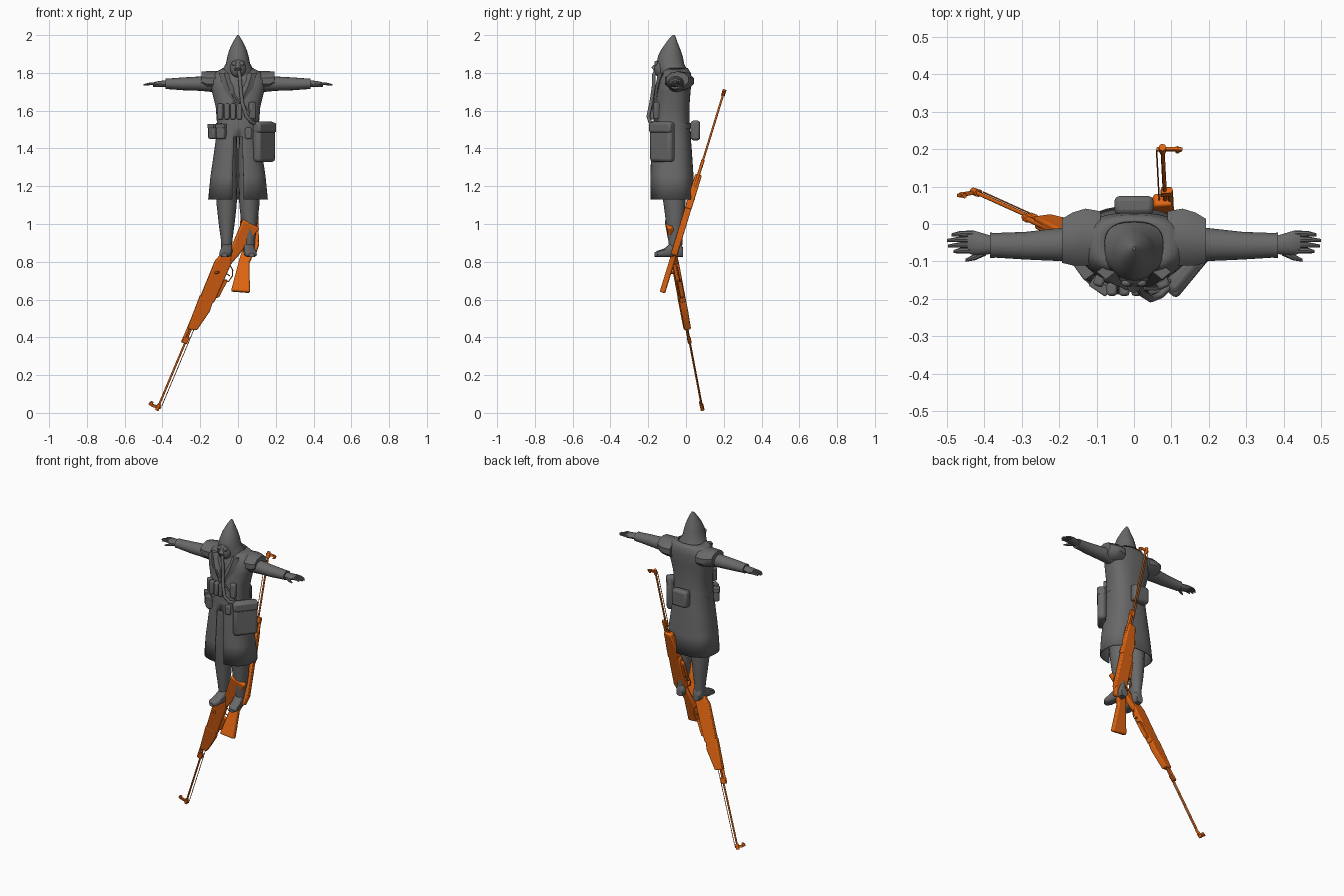
import bpy, bmesh, math
from mathutils import Vector, Matrix

if "Cube" in bpy.data.objects:
    bpy.data.objects.remove(bpy.data.objects["Cube"])


def material(name, rgb):
    m = bpy.data.materials.new(name)
    m.use_nodes = True
    m.diffuse_color = (*rgb, 1)
    m.node_tree.nodes["Principled BSDF"].inputs["Base Color"].default_value = (*rgb, 1)
    return m


GREY = material("dark grey", (0.14, 0.14, 0.14))
ORANGE = material("orange", (0.75, 0.13, 0.006))


def finish(name, bm, mat=GREY, matrix=None, bevel=0, thick=0):
    bmesh.ops.recalc_face_normals(bm, faces=bm.faces)
    me = bpy.data.meshes.new(name)
    bm.to_mesh(me)
    bm.free()
    ob = bpy.data.objects.new(name, me)
    bpy.context.collection.objects.link(ob)
    me.materials.append(mat)
    if matrix:
        ob.matrix_world = matrix
    if thick:
        s = ob.modifiers.new("thickness", "SOLIDIFY")
        s.thickness = thick
    if bevel:
        b = ob.modifiers.new("bevel", "BEVEL")
        b.width, b.segments = bevel, 2
    bpy.ops.object.select_all(action="DESELECT")
    ob.select_set(True)
    bpy.context.view_layer.objects.active = ob
    bpy.ops.object.shade_smooth_by_angle(angle=math.radians(40))
    return ob


def ring(centre, u, v, n=16, power=2.0):
    """Superellipse ring spanned by half-axes u and v, starting at -v."""
    pts = []
    for i in range(n):
        a = 2 * math.pi * i / n - math.pi / 2
        c, s = math.cos(a), math.sin(a)
        c = math.copysign(abs(c) ** (2 / power), c)
        s = math.copysign(abs(s) ** (2 / power), s)
        pts.append(Vector(centre) + Vector(u) * c + Vector(v) * s)
    return pts


def loft(rings, caps=True):
    bm = bmesh.new()
    rows = [[bm.verts.new(p) for p in r] for r in rings]
    n = len(rows[0])
    for a, b in zip(rows, rows[1:]):
        for i in range(n):
            j = (i + 1) % n
            bm.faces.new((a[i], a[j], b[j], b[i]))
    if caps:
        bm.faces.new(rows[0])
        bm.faces.new(rows[-1])
    return bm


def upright(rows, n=16, power=2.0, x=0):
    """Rings from rows of (z, half width, front y, back y)."""
    return [ring((x, (f + b) / 2, z), (w, 0, 0), (0, (b - f) / 2, 0), n, power)
            for z, w, f, b in rows]


def box(name, loc, size, turn=0, tilt=0, bevel=0.008, mat=GREY, matrix=None):
    bm = bmesh.new()
    bmesh.ops.create_cube(bm, size=1)
    bmesh.ops.scale(bm, vec=size, verts=bm.verts)
    local = Matrix.Translation(loc) @ Matrix.Rotation(turn, 4, "Z") @ Matrix.Rotation(tilt, 4, "X")
    return finish(name, bm, mat, matrix @ local if matrix else local, bevel)


def ball(name, loc, radii):
    bm = bmesh.new()
    bmesh.ops.create_uvsphere(bm, u_segments=16, v_segments=10, radius=1)
    bmesh.ops.scale(bm, vec=radii, verts=bm.verts)
    return finish(name, bm, GREY, Matrix.Translation(loc))


def tube(name, pts, radius, mat=GREY, matrix=None):
    cu = bpy.data.curves.new(name, "CURVE")
    cu.dimensions = "3D"
    cu.bevel_depth, cu.bevel_resolution, cu.use_fill_caps = radius, 2, True
    sp = cu.splines.new("POLY")
    sp.points.add(len(pts) - 1)
    for p, q in zip(sp.points, pts):
        p.co = (*q, 1)
    cu.materials.append(mat)
    ob = bpy.data.objects.new(name, cu)
    bpy.context.collection.objects.link(ob)
    if matrix:
        ob.matrix_world = matrix
    return ob


# Long coat, open at the front below the waist
coat = loft(upright([
    (1.13, .158, -.19, .048), (1.25, .146, -.19, .04), (1.40, .124, -.184, .03),
    (1.46, .116, -.18, .025), (1.54, .112, -.172, .018), (1.62, .118, -.162, .018),
    (1.70, .138, -.155, .024), (1.76, .150, -.145, .03), (1.80, .125, -.13, .025),
    (1.825, .08, -.12, .01)], 48, 2.5), caps=False)
gap = [f for f in coat.faces if f.calc_center_median().z < 1.46
       and f.calc_center_median().y < -.1 and abs(f.calc_center_median().x) < .03]
bmesh.ops.delete(coat, geom=gap, context="FACES")
finish("coat", coat, thick=.006)
finish("belt", loft(upright([(1.505, .118, -.181, .026), (1.535, .117, -.179, .024)], 48, 2.5), False))

# Pointed hood with a collar
finish("hood", loft(upright([
    (1.77, .105, -.135, .022), (1.81, .085, -.145, .008), (1.85, .064, -.155, -.01),
    (1.89, .056, -.148, -.018), (1.925, .045, -.13, -.03), (1.965, .026, -.102, -.046),
    (1.99, .011, -.082, -.054), (2.0, .004, -.07, -.06)], 20)))

# Face mask, filter and breathing hose
ball("mask", (0, -.135, 1.825), (.042, .035, .05))
for s in (-1, 1):
    ball("mask_lens", (s * .02, -.158, 1.85), (.014, .01, .014))
    bm = loft([ring((s * .075, -.128, 1.80), (.025, 0, 0), (0, .02, 0), 4),
               ring((s * .05, -.15, 1.72), (.03, 0, 0), (0, .014, 0), 4),
               ring((s * .012, -.16, 1.64), (.008, 0, 0), (0, .012, 0), 4)])
    finish("lapel", bm)
tube("hose", [(0, -.155, 1.825), (.008, -.17, 1.79), (.014, -.172, 1.72), (.022, -.185, 1.64),
              (.045, -.20, 1.57), (.07, -.19, 1.54), (.095, -.165, 1.53)], .010)
tube("hose_ring", [(0, -.15, 1.835), (0, -.172, 1.815)], .018)

# Arms and hands, mirrored
for s in (-1, 1):
    side = "left" if s > 0 else "right"

    def across(rows, n=16, power=2.0):
        return loft([ring((s * x, y, z), (0, ry, 0), (0, 0, rz), n, power)
                     for x, y, z, ry, rz in rows])

    finish(side + "_shoulder_cape", across([
        (.09, -.04, 1.755, .078, .055), (.13, -.035, 1.757, .08, .053),
        (.165, -.04, 1.757, .074, .052), (.192, -.045, 1.765, .062, .042)], 10))
    finish(side + "_sleeve", across([
        (.12, -.05, 1.745, .05, .048), (.20, -.055, 1.743, .044, .038),
        (.29, -.058, 1.742, .037, .034), (.37, -.057, 1.742, .033, .028),
        (.385, -.057, 1.742, .034, .028)]))
    finish(side + "_hand", across([
        (.37, -.057, 1.742, .022, .018), (.40, -.054, 1.742, .028, .017),
        (.43, -.05, 1.741, .033, .014), (.445, -.047, 1.741, .030, .010)], 12))
    for i in range(4):
        y = -.026 - .015 * i
        reach = (.488, .5, .497, .483)[i]
        finish(side + "_finger", across([
            (.43, y, 1.742, .0085, .008), (.465, y, 1.742, .0075, .007),
            (reach, y - .003, 1.737, .004, .004)], 8))
    finish(side + "_thumb", across([
        (.395, -.072, 1.738, .012, .010), (.425, -.088, 1.732, .009, .008),
        (.45, -.097, 1.728, .004, .004)], 8))

# Legs and boots, mirrored
for s in (-1, 1):
    side = "left" if s > 0 else "right"
    finish(side + "_leg", loft(
        upright([(.85, .028, -.085, -.022)], 16, x=s * .062)
        + upright([(.92, .031, -.095, -.018), (1.0, .042, -.105, -.01),
                   (1.1, .053, -.118, -.004), (1.25, .058, -.14, .0),
                   (1.48, .055, -.13, .0)], 16, x=s * .060)))
    boot = [ring((s * (.058 + k * .012), y, .825 + h / 2), (w, 0, 0), (0, 0, h / 2), 12, 3)
            for k, y, w, h in ((0, -.016, .022, .05), (0, -.03, .028, .075), (0, -.08, .029, .075),
                               (.5, -.115, .033, .045), (1, -.15, .03, .034), (1.1, -.168, .014, .022))]
    finish(side + "_boot", loft(boot))

# Chest pouches
for i in range(4):
    x = -.092 + .033 * i
    box("chest_pouch", (x, -.163 + .14 * x * x - (.012 if i else -.012), 1.595),
        (.028, .035, .085), turn=-.35 if i == 0 else 0)
box("chest_pouch_side", (.075, -.155, 1.60), (.035, .035, .09), turn=.4)
# Belt pouches
for x, y, a in ((-.088, -.163, -.6), (-.132, -.118, -.95)):
    box("belt_pouch", (x, y, 1.488), (.05, .035, .075), turn=a)
    box("belt_pouch_flap", (x, y, 1.518), (.055, .04, .022), turn=a, bevel=.004)
box("front_buckle_pouch", (.055, -.178, 1.48), (.035, .02, .06), turn=.15)
# Side bag and back pouch
box("side_bag", (.138, -.125, 1.435), (.145, .05, .215), turn=.88, bevel=.018)
box("side_bag_flap", (.141, -.128, 1.51), (.147, .05, .055), turn=.88, bevel=.012)
tube("bag_strap", [(.10, -.15, 1.53), (.06, -.173, 1.6), (-.02, -.172, 1.68), (-.09, -.135, 1.76)], .005)
box("back_pouch", (0, .05, 1.495), (.105, .05, .105), bevel=.014)


# Rifle: local x runs from muzzle to butt, y is its up side, z its width
def rifle(prefix, muzzle, back, up):
    d = Vector(back).normalized()
    u = Vector(up)
    u = (u - d * u.dot(d)).normalized()
    w = d.cross(u)
    m = Matrix((d, u, w)).transposed().to_4x4()
    m.translation = Vector(muzzle)

    def plate(name, outline, width, bevel=.006):
        bm = bmesh.new()
        f = bm.faces.new([bm.verts.new((x, y, -width / 2)) for x, y in outline])
        r = bmesh.ops.extrude_face_region(bm, geom=[f])
        bmesh.ops.translate(bm, vec=(0, 0, width),
                            verts=[v for v in r["geom"] if isinstance(v, bmesh.types.BMVert)])
        finish(prefix + name, bm, ORANGE, m, bevel)

    def rod(name, pts, r):
        tube(prefix + name, pts, r, ORANGE, m)

    rod("barrel", [(0, 0, 0), (.6, 0, 0)], .0055)
    rod("muzzle_collar", [(0, 0, 0), (.035, 0, 0)], .010)
    rod("cleaning_rod", [(.03, -.016, 0), (.5, -.016, 0)], .002)
    plate("front_sight", [(.012, -.016), (.026, -.016), (.024, .03), (.032, .05),
                          (.014, .054), (.008, .03)], .009, .002)
    rod("sight_knob", [(.012, .04, 0), (.035, .04, 0)], .007)
    rod("gas_tube", [(.39, .014, 0), (.60, .014, 0)], .008)
    plate("gas_block", [(.39, .02), (.42, .022), (.43, -.012), (.39, -.01)], .018, .003)
    plate("handguard", [(.47, .018), (.66, .024), (.66, -.05), (.60, -.055), (.48, -.03)], .036)
    plate("receiver", [(.65, .02), (.86, .022), (.915, .004), (.93, -.045),
                       (.87, -.062), (.65, -.058)], .034)
    plate("magazine", [(.67, -.05), (.78, -.05), (.79, -.08), (.69, -.072)], .024, .003)
    rod("bolt_handle", [(.80, 0, 0), (.81, -.004, .028), (.82, -.012, .04)], .006)
    rod("trigger_guard", [(.78, -.06, 0), (.785, -.088, 0), (.82, -.095, 0), (.85, -.085, 0),
                          (.87, -.06, 0)], .003)
    rod("trigger", [(.82, -.06, 0), (.815, -.083, 0)], .003)
    plate("stock", [(.87, .0), (.92, -.012), (.96, -.03), (1.125, -.03), (1.115, -.13),
                    (.94, -.083), (.87, -.06)], .03, .008)


rifle("lower_rifle_", (-.43, .088, .014), (.42, -.19, 1), (-.922, 0, -.387))
rifle("rear_rifle_", (.076, .205, 1.712), (.016, -.307, -1), (1, 0, 0))
